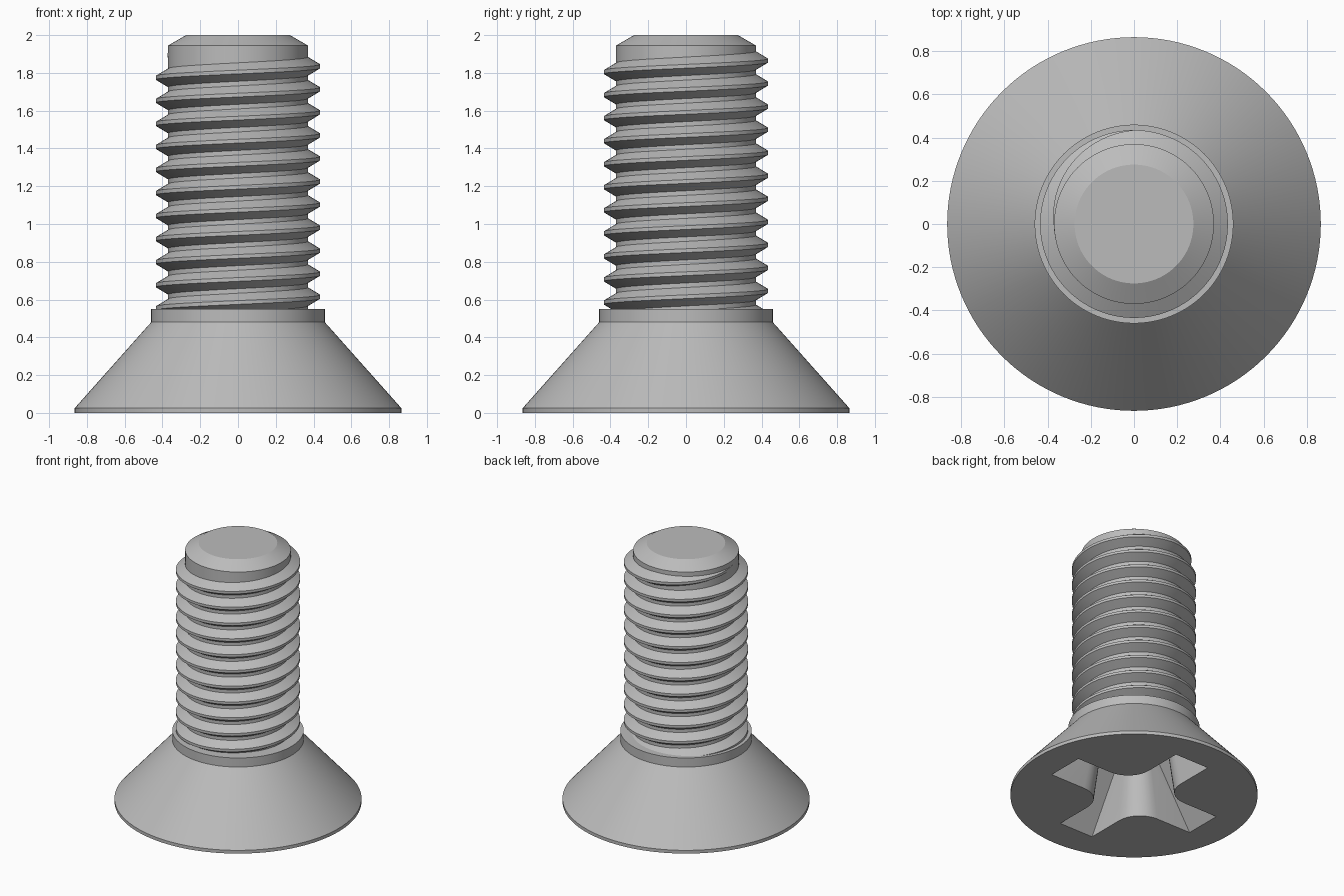
import bpy, bmesh
from math import cos, sin, pi, radians

if "Cube" in bpy.data.objects:
    bpy.data.objects.remove(bpy.data.objects["Cube"])

steel = bpy.data.materials.new("plain_steel")
steel.use_nodes = True
COLOUR = (0.5, 0.5, 0.5, 1)
steel.diffuse_color = COLOUR
steel.node_tree.nodes["Principled BSDF"].inputs["Base Color"].default_value = COLOUR


def finish(name, bm):
    bmesh.ops.recalc_face_normals(bm, faces=bm.faces)
    mesh = bpy.data.meshes.new(name)
    bm.to_mesh(mesh)
    bm.free()
    mesh.materials.append(steel)
    obj = bpy.data.objects.new(name, mesh)
    bpy.context.collection.objects.link(obj)
    return obj


def smooth(obj):
    bpy.ops.object.select_all(action='DESELECT')
    obj.select_set(True)
    bpy.context.view_layer.objects.active = obj
    bpy.ops.object.shade_smooth_by_angle(angle=radians(25))


def loft(name, rings):
    """Join equal-length closed rings and cap both ends."""
    bm = bmesh.new()
    rows = [[bm.verts.new(p) for p in ring] for ring in rings]
    n = len(rows[0])
    for a, b in zip(rows, rows[1:]):
        for i in range(n):
            j = (i + 1) % n
            bm.faces.new((a[i], a[j], b[j], b[i]))
    bm.faces.new(rows[0])
    bm.faces.new(rows[-1])
    return finish(name, bm)


def turned(name, profile, sides=128):
    turn = [2 * pi * i / sides for i in range(sides)]
    return loft(name, [[(r * cos(t), r * sin(t), z) for t in turn] for r, z in profile])


# Countersunk head with collar, and shaft with chamfered tip
head = turned("countersunk_head", [(0.865, 0), (0.865, 0.025), (0.46, 0.48), (0.46, 0.55)])
shaft = turned("shaft", [(0.37, 0.5), (0.37, 1.945), (0.275, 2)])


# Tapered cross recess with rounded inner corners
def cross_ring(length, width, fillet, z):
    ring = []
    for k in range(4):
        c, s = cos(k * pi / 2), sin(k * pi / 2)
        centre = width + fillet
        pts = [(length, -width), (length, width)]
        for i in range(9):
            a = -pi / 2 - i * pi / 16
            pts.append((centre + fillet * cos(a), centre + fillet * sin(a)))
        ring += [(x * c - y * s, x * s + y * c, z) for x, y in pts]
    return ring


DEPTH = 0.45


def recess_at(t):
    return cross_ring(0.63 - 0.31 * t, 0.145 - 0.025 * t, 0.19 - 0.06 * t, DEPTH * t)


cutter = loft("recess_cutter", [recess_at(-0.05), recess_at(1)])
cutter.hide_render = True
cut = head.modifiers.new("cross_recess", 'BOOLEAN')
cut.operation = 'DIFFERENCE'
cut.solver = 'EXACT'
cut.object = cutter
bpy.context.view_layer.objects.active = head
bpy.ops.object.modifier_apply(modifier=cut.name)
bpy.data.objects.remove(cutter)

# Right-handed thread, starting inside the collar and fading out at the tip
PITCH, STEPS, TURNS = 0.122, 72, 11
ROOT, CREST = 0.365, 0.435
rings = []
for i in range(-TURNS * STEPS, STEPS * 19 // 36 + 1):
    a = 2 * pi * i / STEPS
    z = 1.835 + PITCH * a / (2 * pi)
    fade = min(1, max(0.08, (radians(190) - a) / radians(100)))
    tip = ROOT + (CREST - ROOT) * fade
    base, flat = 0.01 + 0.042 * fade, 0.01
    section = [(ROOT, -base), (tip, -flat), (tip, flat), (ROOT, base)]
    rings.append([(r * cos(a), r * sin(a), z + dz) for r, dz in section])
thread = loft("thread", rings)

for part in (head, shaft, thread):
    smooth(part)
